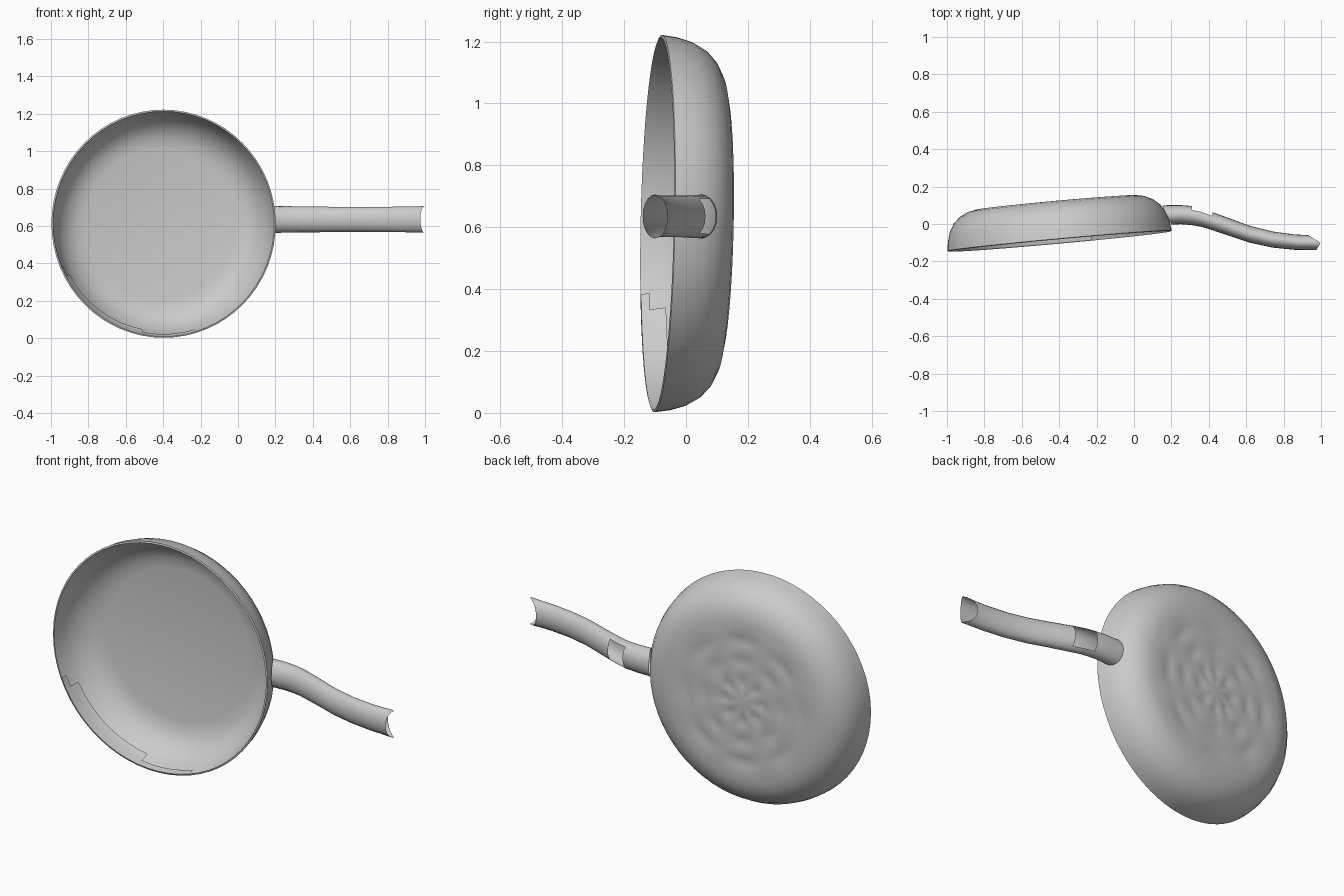
import bpy, bmesh
from math import sin, cos, pi, radians, degrees
from mathutils import Matrix, Vector

if "Cube" in bpy.data.objects:
    bpy.data.objects.remove(bpy.data.objects["Cube"])


def loft(name, rings, keep=lambda i, a: True, matrix=Matrix()):
    """Skin closed rings of points; keep(ring, angle) decides which faces stay."""
    bm = bmesh.new()
    vs = [[bm.verts.new(p) for p in ring] for ring in rings]
    n = len(rings[0])
    for i in range(len(vs) - 1):
        for j in range(n):
            if keep(i, (j + 0.5) * 360 / n):
                k = (j + 1) % n
                bm.faces.new((vs[i][j], vs[i][k], vs[i + 1][k], vs[i + 1][j]))
    bmesh.ops.remove_doubles(bm, verts=bm.verts, dist=1e-5)
    loose = [v for v in bm.verts if not v.link_faces]
    bmesh.ops.delete(bm, geom=loose, context='VERTS')
    bmesh.ops.recalc_face_normals(bm, faces=bm.faces)
    bm.transform(matrix)
    me = bpy.data.meshes.new(name)
    bm.to_mesh(me)
    bm.free()
    ob = bpy.data.objects.new(name, me)
    bpy.context.collection.objects.link(ob)
    bpy.ops.object.select_all(action='DESELECT')
    ob.select_set(True)
    bpy.context.view_layer.objects.active = ob
    bpy.ops.object.shade_smooth_by_angle(angle=radians(35))
    return ob


# Pan body: revolved profile (radius, depth behind rim, groove depth), outside then inside
profile = [(0, .209, 0), (.08, .209, 0), (.105, .209, .008), (.13, .209, 0),
           (.19, .209, 0), (.215, .209, .008), (.24, .209, 0),
           (.30, .208, 0), (.325, .208, .008), (.35, .208, 0),
           (.43, .206, 0), (.475, .197, 0), (.52, .175, 0), (.555, .143, 0),
           (.58, .10, 0), (.595, .05, 0), (.602, 0, 0),
           (.594, -.003, 0), (.585, .025, 0), (.568, .075, 0), (.54, .12, 0),
           (.50, .157, 0), (.455, .18, 0), (.40, .19, 0), (0, .193, 0)]
SEG = 64
body = [[(r * cos(a), d - g * (0.5 + 0.5 * cos(8 * a)), r * sin(a) * 1.013)
         for a in (2 * pi * j / SEG for j in range(SEG))] for r, d, g in profile]


def torn_lining(i, a):
    # strip of the inner wall is missing at the lower left
    return not ((i == 17 and 202 < a < 288) or (i == 18 and 208 < a < 258))


place = (Matrix.Translation((-.398, -.09, .612)) @ Matrix.Rotation(radians(5.2), 4, 'Z')
         @ Matrix.Rotation(-.02, 4, 'X'))
loft("pan_body", body, torn_lining, place)

# Handle: curved oval tube, stations (x, y, half depth, half height)
stations = [(.175, .048, .052, .072), (.25, .05, .051, .071), (.31, .045, .051, .070),
            (.36, .035, .05, .069), (.42, .015, .048, .069), (.52, -.02, .047, .067),
            (.62, -.055, .045, .067), (.74, -.083, .043, .067), (.86, -.097, .041, .068),
            (.92, -.099, .04, .069), (.997, -.10, .04, .071)]
SIDES = 20
tube = []
for i, (x, y, ry, rz) in enumerate(stations):
    ring = []
    for j in range(SIDES):
        c, s = cos(2 * pi * j / SIDES), sin(2 * pi * j / SIDES)
        dx = 0
        if i == 0:                       # root follows the slope of the pan wall
            dx = -.025 * c
        elif i == len(stations) - 1:     # broken end, bitten deepest at the back
            dx = -(.065 if c > 0 else .022) * abs(c)
        ring.append((x + dx, y + ry * c, .635 + rz * s))
    tube.append(ring)


def back_hole(i, a):
    # oval opening on the back of the handle
    half = {2: 45, 3: 45}.get(i, 0)
    return min(a, 360 - a) > half


loft("handle", tube, back_hole)
